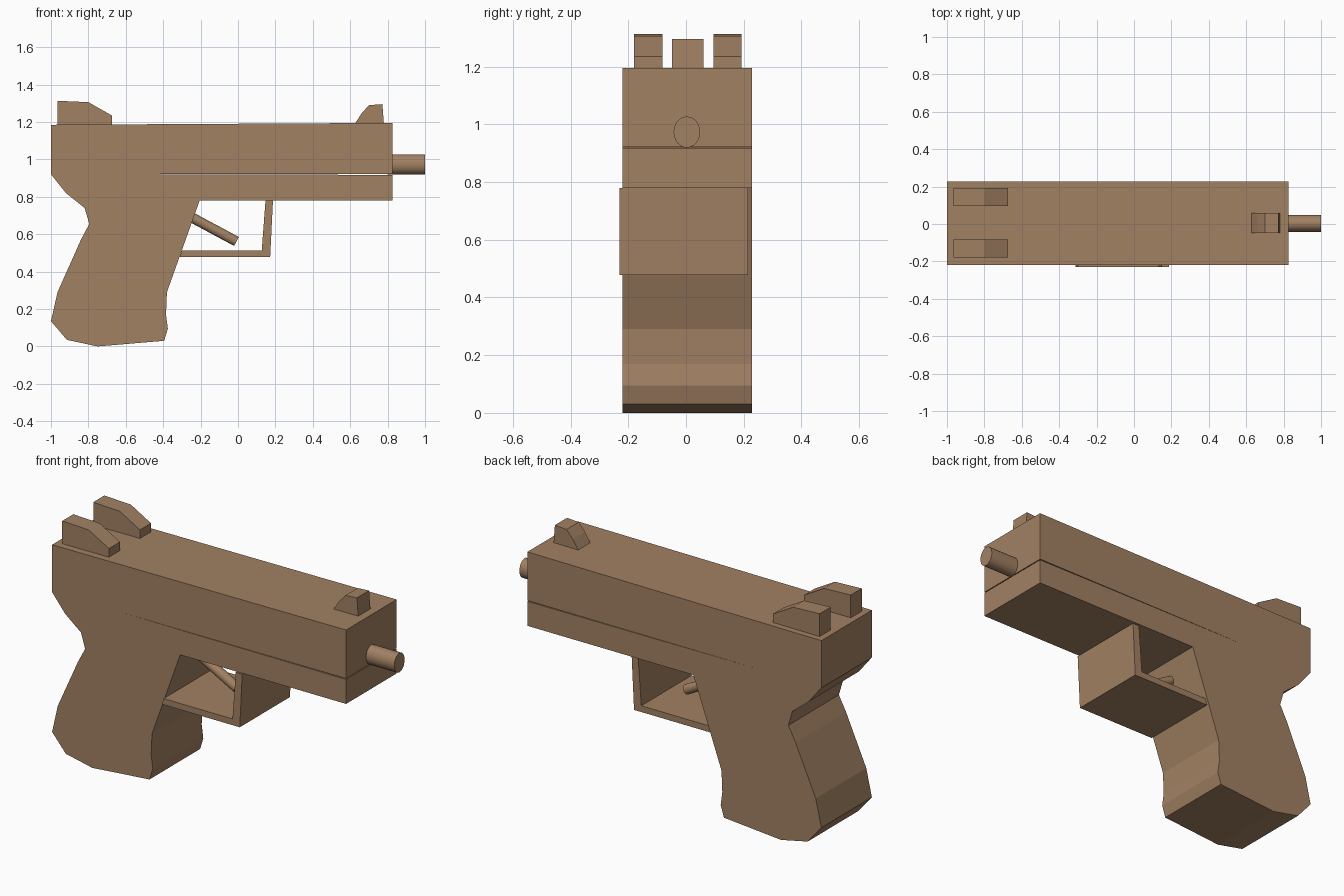
import bpy, bmesh
from math import hypot
from mathutils import Vector, Matrix

if "Cube" in bpy.data.objects:
    bpy.data.objects.remove(bpy.data.objects["Cube"])

mat = bpy.data.materials.new("brown")
mat.diffuse_color = (0.36, 0.22, 0.125, 1)
mat.use_nodes = True
mat.node_tree.nodes["Principled BSDF"].inputs["Base Color"].default_value = mat.diffuse_color


def finish(name, bm):
    bmesh.ops.recalc_face_normals(bm, faces=bm.faces)
    mesh = bpy.data.meshes.new(name)
    bm.to_mesh(mesh)
    bm.free()
    obj = bpy.data.objects.new(name, mesh)
    obj.data.materials.append(mat)
    bpy.context.collection.objects.link(obj)
    return obj


def extrude(name, profile, y0, y1):
    """Extrude an x-z outline from y0 to y1."""
    bm = bmesh.new()
    face = bm.faces.new([bm.verts.new((x, y0, z)) for x, z in profile])
    out = bmesh.ops.extrude_face_region(bm, geom=[face])
    moved = [v for v in out["geom"] if isinstance(v, bmesh.types.BMVert)]
    bmesh.ops.translate(bm, verts=moved, vec=(0, y1 - y0, 0))
    return finish(name, bm)


def rod(name, start, end, ry, rz, sides=24):
    """Elliptical rod between two points."""
    a, b = Vector(start), Vector(end)
    d = b - a
    bm = bmesh.new()
    rot = d.to_track_quat('X', 'Z').to_matrix().to_4x4()
    m = (Matrix.Translation((a + b) / 2) @ rot
         @ Matrix.Diagonal((1, ry, rz, 1)) @ Matrix.Rotation(1.5707963, 4, 'Y'))
    bmesh.ops.create_cone(bm, cap_ends=True, segments=sides, radius1=1,
                          radius2=1, depth=d.length, matrix=m)
    obj = finish(name, bm)
    for p in obj.data.polygons:
        p.use_smooth = len(p.vertices) == 4
    for e in obj.data.edges:
        va, vb = (obj.data.vertices[i].co for i in e.vertices)
        e.use_edge_sharp = (va - vb).length < d.length * 0.9
    return obj


# Body with grip, and the thin slit below the slide
extrude("body", [
    (-1, 1.185), (-1, 0.92), (-0.92, 0.82), (-0.82, 0.74), (-0.795, 0.655),
    (-0.84, 0.57), (-0.965, 0.29), (-1, 0.135), (-0.915, 0.035), (-0.75, 0),
    (-0.395, 0.03), (-0.375, 0.095), (-0.385, 0.17), (-0.38, 0.29),
    (-0.205, 0.78), (0.825, 0.78), (0.825, 0.917), (-0.595, 0.921),
    (0.825, 0.922), (0.825, 1.195)], -0.22, 0.228)

# Trigger guard
extrude("trigger_guard", [
    (-0.312, 0.478), (0.172, 0.478), (0.187, 0.78), (0.147, 0.78),
    (0.127, 0.513), (-0.30, 0.513)], -0.23, 0.215)

# Trigger and barrel
rod("trigger", (-0.30, 0.005, 0.718), (-0.008, 0.005, 0.561), 0.027, 0.027)
rod("barrel", (0.80, 0.003, 0.973), (1.0, 0.003, 0.973), 0.046, 0.054)

# Pair of rear sights
for side, y in (("right", -0.18), ("left", 0.095)):
    extrude("rear_sight_" + side, [
        (-0.965, 1.18), (-0.675, 1.18), (-0.675, 1.235), (-0.8, 1.306),
        (-0.965, 1.313)], y, y + 0.098)

# Front sight
extrude("front_sight", [
    (0.625, 1.19), (0.66, 1.245), (0.7, 1.29), (0.772, 1.295),
    (0.78, 1.19)], -0.048, 0.06)
